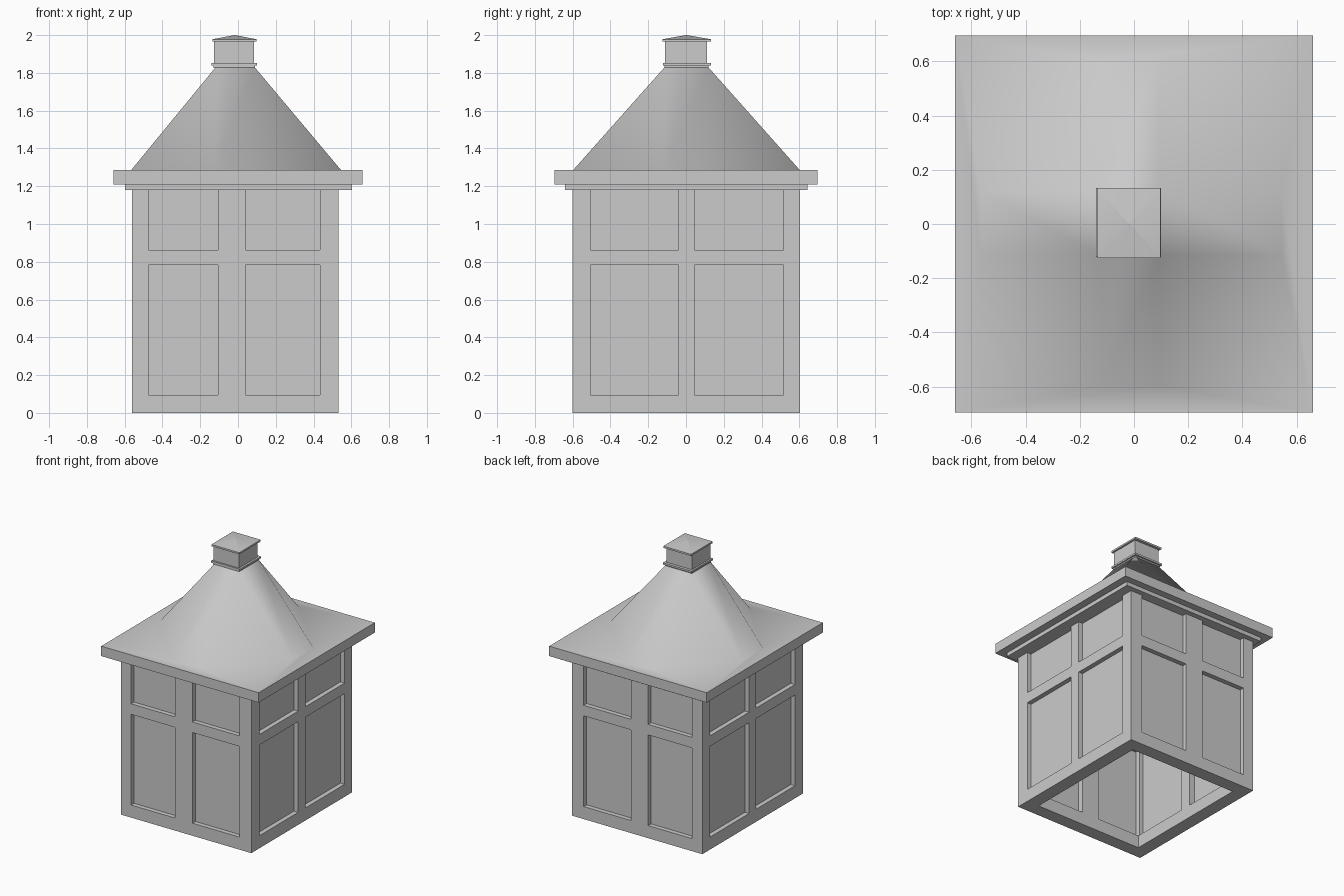
import bpy, bmesh, math

if "Cube" in bpy.data.objects:
    bpy.data.objects.remove(bpy.data.objects["Cube"])

# Rectangles are (x0, x1, y0, y1)
BODY = (-0.56, 0.533, -0.602, 0.604)
WALL = 0.10                                   # wall thickness
GLASS_IN, GLASS_T = 0.035, 0.02               # pane recess and thickness
COLS_X = [(-0.475, -0.105), (0.04, 0.435)]    # openings, front and back
COLS_Y = [(-0.505, -0.04), (0.045, 0.515)]    # openings, left and right
ROWS = [(0.095, 0.782), (0.862, 1.185)]


def ring(bm, rect, z):
    x0, x1, y0, y1 = rect
    return [bm.verts.new((x, y, z)) for x, y in ((x0, y0), (x1, y0), (x1, y1), (x0, y1))]


def add_loft(bm, sections, cap_top=True):
    """Stack of rectangles: [(rect, z), ...]; returns the top ring"""
    rings = [ring(bm, r, z) for r, z in sections]
    bm.faces.new(rings[0][::-1])
    for a, b in zip(rings, rings[1:]):
        for i in range(4):
            j = (i + 1) % 4
            bm.faces.new((a[i], a[j], b[j], b[i]))
    if cap_top:
        bm.faces.new(rings[-1])
    return rings[-1]


def finish(name, bm, smooth=None):
    mesh = bpy.data.meshes.new(name)
    bm.to_mesh(mesh)
    bm.free()
    ob = bpy.data.objects.new(name, mesh)
    bpy.context.collection.objects.link(ob)
    if smooth:
        bpy.ops.object.select_all(action='DESELECT')
        ob.select_set(True)
        bpy.context.view_layer.objects.active = ob
        bpy.ops.object.shade_smooth_by_angle(angle=math.radians(smooth))
    return ob


def make(name, stacks, smooth=None):
    bm = bmesh.new()
    for s in stacks:
        add_loft(bm, s)
    return finish(name, bm, smooth)


def box(rect, z0, z1):
    return [(rect, z0), (rect, z1)]


def cut(ob, cutter):
    cutter.hide_render = True
    cutter.hide_set(True)
    mod = ob.modifiers.new(cutter.name, 'BOOLEAN')
    mod.operation = 'DIFFERENCE'
    mod.solver = 'EXACT'
    mod.object = cutter


bx0, bx1, by0, by1 = BODY

# Walls: open-bottomed shell with window openings cut on all four sides
walls = make("wall_frame", [box(BODY, 0, 1.20)])
cut(walls, make("cavity_cutter", [box((bx0 + WALL, bx1 - WALL, by0 + WALL, by1 - WALL), -0.1, 1.3)]))
over = 0.005
y_spans = [(by0 - 0.1, by0 + WALL + over), (by1 - WALL - over, by1 + 0.1)]
x_spans = [(bx0 - 0.1, bx0 + WALL + over), (bx1 - WALL - over, bx1 + 0.1)]
cut(walls, make("front_back_window_cutter",
                [box(c + s, *r) for s in y_spans for c in COLS_X for r in ROWS]))
cut(walls, make("side_window_cutter",
                [box(s + c, *r) for s in x_spans for c in COLS_Y for r in ROWS]))

# Recessed panes, one per opening
g0, g1, e = GLASS_IN, GLASS_IN + GLASS_T, 0.005
panes = {
    "front_panes": [(c[0] - e, c[1] + e, by0 + g0, by0 + g1) for c in COLS_X],
    "back_panes": [(c[0] - e, c[1] + e, by1 - g1, by1 - g0) for c in COLS_X],
    "left_panes": [(bx0 + g0, bx0 + g1, c[0] - e, c[1] + e) for c in COLS_Y],
    "right_panes": [(bx1 - g1, bx1 - g0, c[0] - e, c[1] + e) for c in COLS_Y],
}
for name, rects in panes.items():
    make(name, [box(rc, z0 - e, z1 + e) for rc in rects for z0, z1 in ROWS])

# Eaves band under the roof
make("eaves_band", [box((-0.597, 0.603, -0.64, 0.643), 1.18, 1.212)])

# Roof: slab whose flat top meets a spire with a rectangular top,
# a narrow strip down each side and a sloping triangle at each corner
bm = bmesh.new()
SLAB = (-0.66, 0.66, -0.695, 0.695)
TOP = (-0.12, 0.09, -0.115, 0.12)
FOOT = (-0.565, 0.545, -0.597, 0.602)
eave = add_loft(bm, box(SLAB, 1.21, 1.285), cap_top=False)
top = ring(bm, TOP, 1.828)
bm.faces.new(top)
tx0, tx1, ty0, ty1 = TOP
fx0, fx1, fy0, fy1 = FOOT
foot = [bm.verts.new((x, y, 1.286)) for x, y in
        ((tx0, fy0), (tx1, fy0), (fx1, ty0), (fx1, ty1),
         (tx1, fy1), (tx0, fy1), (fx0, ty1), (fx0, ty0))]
for i in range(4):
    j = (i + 1) % 4
    a, b, c = foot[2 * i], foot[2 * i + 1], foot[(2 * i + 2) % 8]
    bm.faces.new((a, b, top[j], top[i]))        # side strip
    bm.faces.new((b, c, top[j]))                # corner slope
    bm.faces.new((eave[i], eave[j], b, a))      # ledge along the side
    bm.faces.new((eave[j], c, b))               # ledge at the corner
finish("roof", bm, smooth=80)

# Chimney: stepped collar, neck and shallow pyramid cap
LOW, WIDE = (-0.13, 0.09, -0.115, 0.12), (-0.14, 0.10, -0.122, 0.133)
make("chimney_collar", [[(LOW, 1.825), (LOW, 1.838), (WIDE, 1.838), (WIDE, 1.852)]])
make("chimney_neck", [box((-0.127, 0.085, -0.11, 0.112), 1.845, 1.97)])
CAP = (-0.135, 0.098, -0.125, 0.132)
make("chimney_cap", [[(CAP, 1.965), (CAP, 1.978), ((-0.02, -0.016, 0.0, 0.004), 2.0)]], smooth=60)
